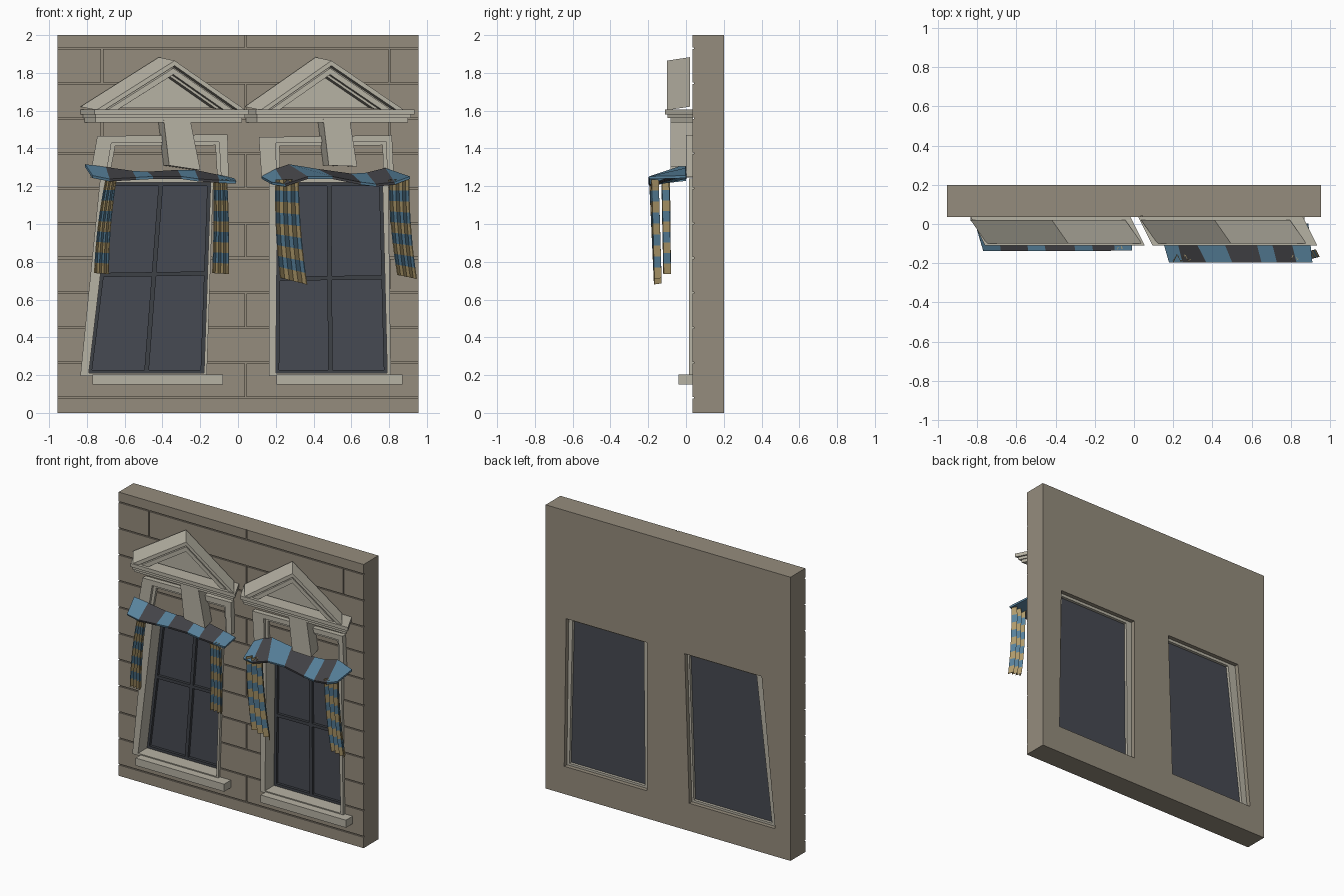
import bpy, bmesh

cube = bpy.data.objects.get("Cube")
if cube:
    bpy.data.objects.remove(cube, do_unlink=True)


def material(name, rgb):
    m = bpy.data.materials.new(name)
    m.use_nodes = True
    m.diffuse_color = (*rgb, 1)
    m.node_tree.nodes["Principled BSDF"].inputs["Base Color"].default_value = (*rgb, 1)
    return m


WALL = material("wall stone", (.30, .265, .205))
TRIM = material("pale trim", (.47, .445, .37))
GLASS = material("dark glass", (.062, .068, .084))
SASH = material("sash grey", (.047, .052, .062))
BLUE = material("cloth blue", (.10, .23, .345))
YELLOW = material("cloth yellow", (.45, .34, .155))
CHARCOAL = material("cloth charcoal", (.06, .06, .068))


def finish(name, bm, mats):
    bmesh.ops.recalc_face_normals(bm, faces=bm.faces)
    me = bpy.data.meshes.new(name)
    bm.to_mesh(me)
    bm.free()
    for m in mats:
        me.materials.append(m)
    ob = bpy.data.objects.new(name, me)
    bpy.context.scene.collection.objects.link(ob)
    return ob


def prisms(name, polys, y0, y1, mat, kx=0, kz=0):
    """Extrude x-z outlines from y0 to y1; kx, kz skew them with depth."""
    bm = bmesh.new()
    for pts in polys:
        ends = [[bm.verts.new((x + kx * (y + .1), y, z + kz * (y + .1))) for x, z in pts]
                for y in (y0, y1)]
        for ring in ends:
            bm.faces.new(ring)
        for i in range(len(pts)):
            j = (i + 1) % len(pts)
            bm.faces.new((ends[0][i], ends[0][j], ends[1][j], ends[1][i]))
    return finish(name, bm, [mat])


def rect(x0, x1, z0, z1):
    return [(x0, z0), (x1, z0), (x1, z1), (x0, z1)]


def frame(outer, inner, sides=4):
    """Outlines of the sides between two four-cornered loops."""
    return [[outer[i], outer[(i + 1) % 4], inner[(i + 1) % 4], inner[i]] for i in range(sides)]


def lerp(a, b, t):
    return tuple(p + (q - p) * t for p, q in zip(a, b))


def inset(q, d):
    return [(q[0][0] + d, q[0][1] + d), (q[1][0] - d, q[1][1] + d),
            (q[2][0] - d, q[2][1] - d), (q[3][0] + d, q[3][1] - d)]


def bar(a, b, w, upright):
    dx, dz = (w / 2, 0) if upright else (0, w / 2)
    return [(a[0] - dx, a[1] - dz), (a[0] + dx, a[1] + dz),
            (b[0] + dx, b[1] + dz), (b[0] - dx, b[1] - dz)]


def sheet(name, rows, mats, pick, thick):
    """Cloth through rows of points, coloured by pick(row, column)."""
    bm = bmesh.new()
    grid = [[bm.verts.new(p) for p in row] for row in rows]
    for r in range(len(grid) - 1):
        for c in range(len(grid[0]) - 1):
            f = bm.faces.new((grid[r][c], grid[r][c + 1], grid[r + 1][c + 1], grid[r + 1][c]))
            f.material_index = pick(r, c)
    ob = finish(name, bm, mats)
    s = ob.modifiers.new("thickness", "SOLIDIFY")
    s.thickness = thick
    s.offset = 0


def window(side, hole, pane, ears, panel, sill, mull, trans):
    # lining and sill
    prisms(side + "_lining", frame(hole, pane), .015, .17, TRIM)
    prisms(side + "_sill", [rect(*sill, .15, .203)], -.04, .036, TRIM)
    # glass, sash border and glazing bars
    prisms(side + "_glass", [pane], .135, .15, GLASS)
    bars = frame(pane, inset(pane, .018))
    bars.append(bar(lerp(pane[0], pane[1], mull), lerp(pane[3], pane[2], mull), .024, True))
    bars.append(bar(lerp(pane[0], pane[3], trans), lerp(pane[1], pane[2], trans + .008), .022, False))
    prisms(side + "_sash", bars, .115, .134, SASH)
    # eared surround over the window, open at the bottom
    prisms(side + "_upper_surround", frame(ears, panel, 3), 0, .04, TRIM)
    step = [(panel[0][0] + .02, panel[0][1]), (panel[1][0] + .02, panel[1][1] - .018),
            (panel[2][0] - .02, panel[2][1] - .018), (panel[3][0] - .02, panel[3][1])]
    prisms(side + "_surround_step", frame(panel, step, 3), .018, .04, TRIM)


def pediment(side, left, apex, right, cornice, key):
    skew = dict(kx=-.7, kz=.15)
    base, top = 1.603, 1.865
    slope_l, slope_r = (apex - left) / (top - base), (right - apex) / (top - base)

    def chevron(d0, d1):
        a, b = [((left + slope_l * d, base), (apex, top - d), (right - slope_r * d, base))
                for d in (d0, d1)]
        return [[a[0], a[1], b[1], b[0]], [a[1], a[2], b[2], b[1]]]

    # raking mouldings and recessed gable
    for label, d0, d1, y in (("outer_rake", 0, .027, -.1), ("rake_groove", .027, .042, -.06),
                             ("inner_rake", .042, .075, -.09), ("rake_bead", .075, .09, -.065)):
        prisms(side + "_" + label, chevron(d0, d1), y, .02, TRIM, **skew)
    d = .09
    gable = [(left + slope_l * d, base), (right - slope_r * d, base), (apex, top - d)]
    prisms(side + "_gable", [gable], -.025, .02, TRIM, **skew)
    # stepped cornice
    x0, x1 = cornice
    for label, z0, z1, y, cut in (("cornice_top", 1.58, 1.605, -.11, 0),
                                  ("cornice_middle", 1.56, 1.58, -.098, .012),
                                  ("cornice_bottom", 1.538, 1.56, -.082, .02)):
        prisms(side + "_" + label, [rect(x0 + cut, x1 - cut, z0, z1)], y, .036, TRIM, kx=-.5)
    # leaning keystone
    prisms(side + "_keystone", [key], -.083, .036, TRIM, kx=-.25)


# left and right here follow the model's own sides: right is -x
window("right", [(-.835, .195), (-.165, .195), (-.13, 1.24), (-.73, 1.24)],
       [(-.79, .21), (-.18, .21), (-.145, 1.22), (-.67, 1.22)],
       [(-.785, 1.245), (-.745, 1.465), (-.055, 1.475), (-.05, 1.25)],
       [(-.70, 1.25), (-.67, 1.43), (-.10, 1.435), (-.09, 1.25)], (-.77, -.08), .5, .515)
window("left", [(.165, .195), (.81, .195), (.795, 1.24), (.165, 1.24)],
       [(.2, .21), (.79, .21), (.765, 1.22), (.21, 1.22)],
       [(.125, 1.245), (.11, 1.46), (.815, 1.47), (.825, 1.25)],
       [(.205, 1.25), (.2, 1.43), (.785, 1.435), (.79, 1.25)], (.205, .87), .49, .495)
pediment("right", -.75, -.335, .04, (-.765, .05),
         [(-.36, 1.31), (-.195, 1.285), (-.25, 1.56), (-.39, 1.56)])
pediment("left", .12, .495, .88, (.09, .93),
         [(.485, 1.31), (.635, 1.305), (.595, 1.56), (.455, 1.56)])

# striped awnings, each from a wall edge and a front edge
awnings = {
    "right": (-.135, ((-.81, 1.31), (-.70, 1.295), (-.56, 1.275), (-.48, 1.27),
                      (-.32, 1.28), (-.23, 1.28), (-.11, 1.255), (-.02, 1.235)),
              ((-.77, 1.25), (-.68, 1.232), (-.54, 1.24), (-.45, 1.245),
               (-.30, 1.245), (-.21, 1.232), (-.10, 1.225), (-.01, 1.22))),
    "left": (-.195, ((.125, 1.245), (.20, 1.285), (.27, 1.31), (.42, 1.285),
                     (.60, 1.26), (.68, 1.265), (.78, 1.29), (.89, 1.25)),
             ((.18, 1.215), (.25, 1.205), (.37, 1.245), (.50, 1.245),
              (.65, 1.215), (.73, 1.205), (.83, 1.215), (.91, 1.245))),
}
for side, (front_y, back, front) in awnings.items():
    rows = [[(x, y, z) for x, z in edge] for y, edge in ((0, back), (front_y, front))]
    sheet(side + "_awning", rows, [BLUE, CHARCOAL], lambda r, c: c % 2, .014)


# pleated curtains with level stripes
def curtain(name, top, bottom, y0, y1, z1l, z1r, bow, stripes=9, pleats=6):
    rows = []
    for r in range(stripes + 1):
        t = r / stripes
        x0, x1 = lerp(top, bottom, t)
        x_bow = bow * 4 * t * (1 - t)
        row = []
        for c in range(pleats + 1):
            u = c / pleats
            z = 1.235 + (z1l + (z1r - z1l) * u - 1.235) * t
            y = y0 + (y1 - y0) * t + (.018 if c % 2 else -.018)
            row.append((x0 + (x1 - x0) * u + x_bow, y, z))
        rows.append(row)
    sheet(name, rows, [BLUE, YELLOW], lambda r, c: (r + 1) % 2, .005)


curtain("right_outer_curtain", (-.70, -.645), (-.76, -.685), -.105, -.10, .74, .735, -.01)
curtain("right_inner_curtain", (-.13, -.06), (-.135, -.05), -.11, -.10, .74, .735, .005)
curtain("left_inner_curtain", (.20, .32), (.225, .365), -.175, -.15, .715, .68, -.01)
curtain("left_outer_curtain", (.80, .905), (.845, .945), -.165, -.15, .73, .71, -.01)

# wall with window openings and shallow masonry joints cut into the front
wall = prisms("wall", [rect(-.955, .955, 0, 2)], .035, .2, WALL)
cutters = [prisms("opening_cutter", [q], -.1, .4, WALL) for q in (
    [(-.835, .195), (-.165, .195), (-.13, 1.24), (-.73, 1.24)],
    [(.165, .195), (.81, .195), (.795, 1.24), (.165, 1.24)])]
joint, course, depth = .008, .185, .043
for k in range(11):
    z = 1.93 - course * k
    cutters.append(prisms("joint_cutter", [rect(-2, 2, z - joint / 2, z + joint / 2)], -.05, depth, WALL))
    for x in ((.04,) if k % 2 == 0 else (-.72, .8)):
        cutters.append(prisms("joint_cutter", [rect(x - joint / 2, x + joint / 2, z, min(z + course, 2.1))],
                              -.05, depth, WALL))
for c in cutters:
    c.hide_render = True
    m = wall.modifiers.new("cut", "BOOLEAN")
    m.operation = "DIFFERENCE"
    m.solver = "EXACT"
    m.object = c
bpy.context.view_layer.update()
cut_mesh = bpy.data.meshes.new_from_object(wall.evaluated_get(bpy.context.evaluated_depsgraph_get()))
wall.modifiers.clear()
wall.data = cut_mesh
for c in cutters:
    bpy.data.objects.remove(c, do_unlink=True)
